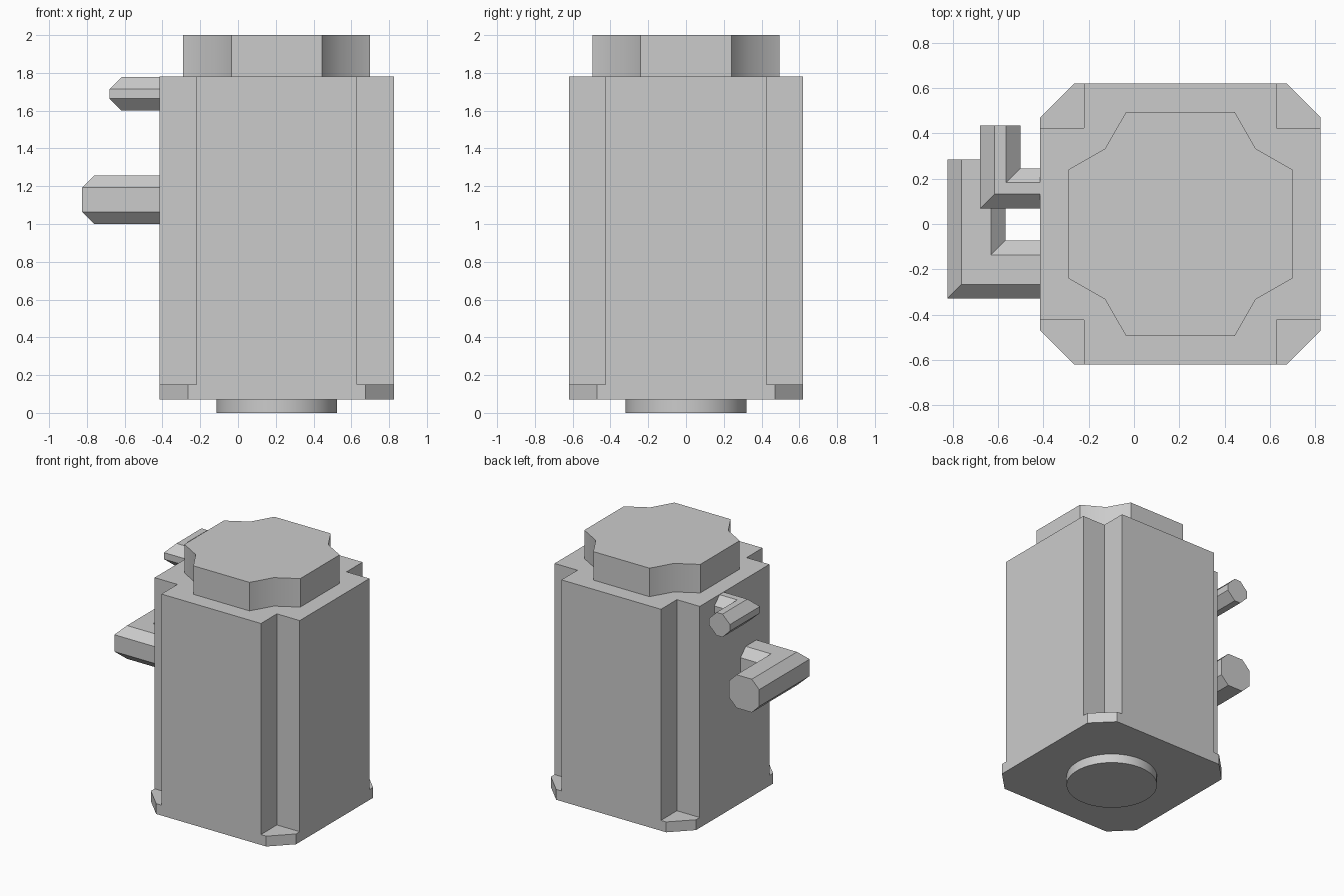
import bpy, bmesh, math

if "Cube" in bpy.data.objects:
    bpy.data.objects.remove(bpy.data.objects["Cube"])

grey = bpy.data.materials.new("light_grey")
grey.use_nodes = True
colour = (0.6, 0.6, 0.6, 1)
grey.diffuse_color = colour
grey.node_tree.nodes["Principled BSDF"].inputs["Base Color"].default_value = colour

CX = 0.205  # housing axis


def loft(name, rings, smooth_angle=None):
    """Skin a list of equal-length point rings and cap both ends."""
    bm = bmesh.new()
    loops = [[bm.verts.new(p) for p in ring] for ring in rings]
    n = len(loops[0])
    for a, b in zip(loops, loops[1:]):
        for i in range(n):
            j = (i + 1) % n
            bm.faces.new((a[i], a[j], b[j], b[i]))
    bm.faces.new(loops[0])
    bm.faces.new(loops[-1])
    bmesh.ops.recalc_face_normals(bm, faces=bm.faces[:])
    mesh = bpy.data.meshes.new(name)
    bm.to_mesh(mesh)
    bm.free()
    mesh.materials.append(grey)
    obj = bpy.data.objects.new(name, mesh)
    bpy.context.collection.objects.link(obj)
    if smooth_angle:
        bpy.ops.object.select_all(action='DESELECT')
        obj.select_set(True)
        bpy.context.view_layer.objects.active = obj
        bpy.ops.object.shade_smooth_by_angle(angle=math.radians(smooth_angle))
    return obj


def prism(name, outline, z0, z1, smooth_angle=None):
    return loft(name, [[(CX + x, y, z) for x, y in outline] for z in (z0, z1)],
                smooth_angle)


def four_corners(corner):
    """Repeat one corner's points around the axis in quarter turns."""
    points = []
    for _ in range(4):
        points += corner
        corner = [(-y, x) for x, y in corner]
    return points


def elbow_connector(name, x_outer, y_outer, y_end, z0, width, chamfer=0.0635):
    """Chamfered bar that leaves the housing side and turns to the back."""
    h = width / 2
    f = h - chamfer
    section = [(-h, -f), (-f, -h), (f, -h), (h, -f),
               (h, f), (f, h), (-f, h), (-h, f)]
    xc, yc, zc = x_outer + h, y_outer + h, z0 + h
    root = [(-0.40, yc + u, zc + v) for u, v in section]
    mitre = [(xc + u, yc + u, zc + v) for u, v in section]
    end = [(xc + u, y_end, zc + v) for u, v in section]
    return loft(name, [root, mitre, end])


# Round pilot boss under the housing
circle = [(0.32 * math.cos(math.tau * i / 64), 0.32 * math.sin(math.tau * i / 64))
          for i in range(64)]
prism("pilot_boss", circle, 0, 0.07, 30)

# Mounting flange with cut corners
prism("mounting_flange", four_corners([(0.62, 0.47), (0.47, 0.62)]), 0.07, 0.15)

# Housing with square notches along its corners
prism("housing", four_corners([(0.62, 0.425), (0.425, 0.425), (0.425, 0.62)]),
      0.15, 1.78)

# End cap with scooped corners
prism("end_cap", four_corners([(0.495, 0.24), (0.333, 0.333), (0.24, 0.495)]),
      1.78, 2.0, 40)

# Side connectors
elbow_connector("lower_connector", -0.825, -0.33, 0.285, 1.0, 0.257)
elbow_connector("upper_connector", -0.68, 0.068, 0.435, 1.6, 0.178)
